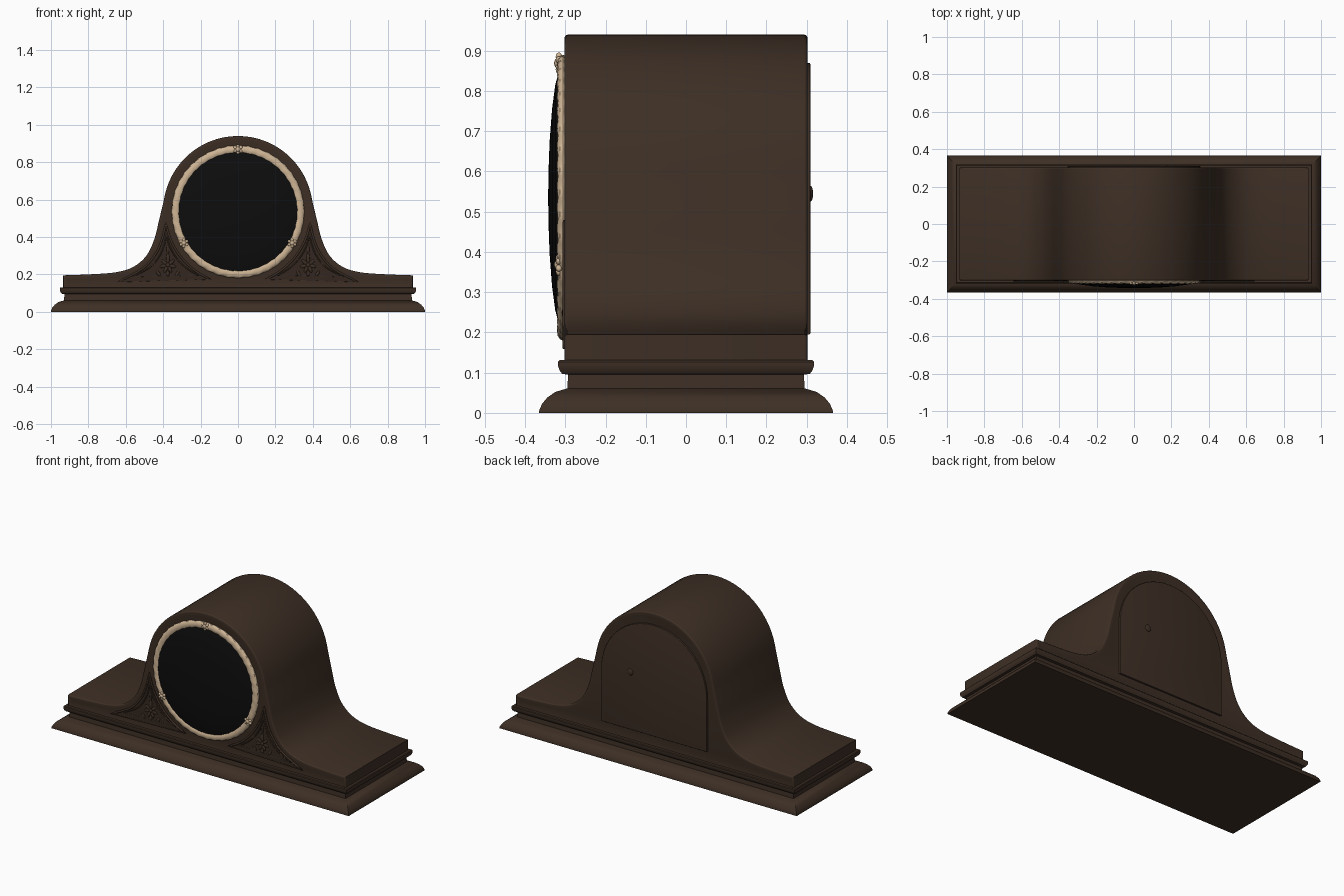
import bpy, bmesh, math
from math import sin, cos, pi, radians
from mathutils import Matrix, Vector

cube = bpy.data.objects.get("Cube")
if cube:
    bpy.data.objects.remove(cube, do_unlink=True)


def material(name, rgb, rough):
    m = bpy.data.materials.new(name)
    m.use_nodes = True
    m.diffuse_color = (*rgb, 1)
    node = m.node_tree.nodes["Principled BSDF"]
    node.inputs["Base Color"].default_value = (*rgb, 1)
    node.inputs["Roughness"].default_value = rough
    return m


WOOD = material("brown wood", (0.047, 0.028, 0.018), 0.6)
CARVED = material("dark carved wood", (0.034, 0.020, 0.013), 0.7)
IVORY = material("pale ivory gilt", (0.62, 0.46, 0.30), 0.5)
BLACK = material("black dial", (0.004, 0.004, 0.004), 0.3)
DIAL_Z = 0.535


def finish(name, bm, mat, angle=35):
    bmesh.ops.recalc_face_normals(bm, faces=bm.faces[:])
    mesh = bpy.data.meshes.new(name)
    bm.to_mesh(mesh)
    bm.free()
    mesh.materials.append(mat)
    ob = bpy.data.objects.new(name, mesh)
    bpy.context.collection.objects.link(ob)
    bpy.ops.object.select_all(action="DESELECT")
    ob.select_set(True)
    bpy.context.view_layer.objects.active = ob
    bpy.ops.object.shade_smooth_by_angle(angle=radians(angle))
    return ob


def loft(name, rings, mat, loop=False):
    """Skin a row of closed rings; cap the ends unless the row is a loop."""
    bm = bmesh.new()
    rows = [[bm.verts.new(p) for p in ring] for ring in rings]
    n = len(rows[0])
    for a, b in zip(rows, rows[1:] + (rows[:1] if loop else [])):
        for i in range(n):
            j = (i + 1) % n
            bm.faces.new((a[i], a[j], b[j], b[i]))
    if not loop:
        bm.faces.new(rows[0])
        bm.faces.new(rows[-1])
    return finish(name, bm, mat)


def prism(name, outline, y0, y1, mat, bevel=0, inset=0, depth=0):
    """Extrude an x-z outline along y, with rounded rims and inset end faces."""
    bm = bmesh.new()
    face = bm.faces.new([bm.verts.new((x, y0, z)) for x, z in outline])
    geom = bmesh.ops.extrude_face_region(bm, geom=[face])["geom"]
    bmesh.ops.translate(bm, vec=(0, y1 - y0, 0),
                        verts=[v for v in geom if isinstance(v, bmesh.types.BMVert)])
    bmesh.ops.recalc_face_normals(bm, faces=bm.faces[:])
    if bevel:
        rims = [e for e in bm.edges if abs(e.verts[0].co.y - e.verts[1].co.y) < 1e-5]
        bmesh.ops.bevel(bm, geom=rims, offset=bevel, segments=3, profile=0.5, affect="EDGES")
    if inset:
        ends = [f for f in bm.faces if abs(f.normal.y) > 0.99 and len(f.verts) > 8]
        bmesh.ops.inset_region(bm, faces=ends, thickness=inset, depth=depth)
    return finish(name, bm, mat)


def spline(pts, steps=5):
    """Smooth curve through x-z points."""
    p = [Vector(q) for q in pts]
    p = [2 * p[0] - p[1]] + p + [2 * p[-1] - p[-2]]
    out = []
    for a, b, c, d in zip(p, p[1:], p[2:], p[3:]):
        for k in range(steps):
            t = k / steps
            out.append(tuple(0.5 * (2 * b + (c - a) * t + (2 * a - 5 * b + 4 * c - d) * t * t
                                    + (3 * b - a - 3 * c + d) * t ** 3)))
    return out + [tuple(p[-2])]


def arc(r, cz, a0, a1, n):
    return [(r * cos(radians(a0 + (a1 - a0) * i / n)),
             cz + r * sin(radians(a0 + (a1 - a0) * i / n))) for i in range(n + 1)]


def blobs(name, items, mat):
    """Flattened ellipsoids: (x, y, z, half length, half width, half depth, angle)."""
    bm = bmesh.new()
    for x, y, z, ln, wd, dp, ang in items:
        m = (Matrix.Translation((x, y, z)) @ Matrix.Rotation(-ang, 4, "Y")
             @ Matrix.Diagonal((ln, dp, wd, 1)))
        bmesh.ops.create_uvsphere(bm, u_segments=12, v_segments=8, radius=1, matrix=m)
    return finish(name, bm, mat, 60)


# Moulded plinth: (overhang, height) steps of one rectangle
def rectangle(d, z):
    x, y = 0.935 + d, 0.3 + d
    return [(-x, -y, z), (x, -y, z), (x, y, z), (-x, y, z)]


steps = [(0.065, 0), (0.065, 0.006), (0.058, 0.022), (0.045, 0.038), (0.025, 0.052), (-0.005, 0.061),
         (-0.007, 0.095), (0.008, 0.097), (0.014, 0.105), (0.018, 0.116), (0.018, 0.127),
         (0.014, 0.131), (-0.01, 0.131)]
loft("plinth", [rectangle(d, z) for d, z in steps], WOOD)

# Arched case with sweeping shoulders
shoulder = spline([(0.935, 0.195), (0.78, 0.201), (0.65, 0.212), (0.56, 0.24), (0.49, 0.30),
                   (0.447, 0.39), (0.422, 0.49), (0.398, 0.59)])
half = [(0.935, 0.11)] + shoulder + arc(0.4, 0.54, 12, 90, 14)
prism("case", half + [(-x, z) for x, z in reversed(half[:-1])], -0.302, 0.302, WOOD,
      bevel=0.008, inset=0.018, depth=-0.004)

# Back door and its knob
door = [(-0.355, 0.195), (0.355, 0.195)] + arc(0.355, 0.515, 0, 180, 36)
prism("back_door", door, 0.29, 0.309, WOOD, bevel=0.003)
blobs("back_door_knob", [(0.16, 0.309, 0.545, 0.02, 0.02, 0.007, 0)], WOOD)

# Domed black dial
dome = []
for r, y in [(0.32, -0.295), (0.318, -0.315), (0.28, -0.325), (0.22, -0.333),
             (0.14, -0.339), (0.06, -0.342), (0.01, -0.3425)]:
    dome.append([(x, y, z) for x, z in arc(r, DIAL_Z, 0, 352.5, 47)])
loft("dial", dome, BLACK)

# Rope-textured bezel
rings = []
for i in range(240):
    a = 2 * pi * i / 240
    ring = []
    for j in range(12):
        b = 2 * pi * j / 12
        s = 1 + 0.06 * cos(2 * b + 40 * a)
        r = 0.332 + 0.022 * s * cos(b)
        ring.append((r * cos(a), -0.306 + 0.014 * s * sin(b), DIAL_Z + r * sin(a)))
    rings.append(ring)
loft("bezel", rings, IVORY, loop=True)

# Three rosettes on the bezel
for name, deg in (("top", 90), ("left", -30), ("right", 210)):
    a = radians(deg)
    x, z = 0.334 * cos(a), DIAL_Z + 0.334 * sin(a)
    petals = [(x, -0.317, z, 0.014, 0.014, 0.011, 0)]
    for k in range(6):
        b = a + k * pi / 3
        petals.append((x + 0.016 * cos(b), -0.316, z + 0.016 * sin(b), 0.011, 0.008, 0.008, b))
    blobs(name + "_bezel_rosette", petals, IVORY)


# Carved corner panels, left and right
def moulding(name, outline, y, radius, mat):
    """Thin bead following a closed x-z outline."""
    curve = bpy.data.curves.new(name, "CURVE")
    curve.dimensions = "3D"
    curve.bevel_depth = radius
    curve.bevel_resolution = 1
    path = curve.splines.new("POLY")
    path.points.add(len(outline) - 1)
    for pt, (x, z) in zip(path.points, outline):
        pt.co = (x, y, z, 1)
    path.use_cyclic_u = True
    curve.materials.append(mat)
    bpy.context.collection.objects.link(bpy.data.objects.new(name, curve))


CX, CZ = 0.375, 0.255
outer = spline([(0.385, 0.475), (0.405, 0.39), (0.44, 0.31), (0.51, 0.23), (0.64, 0.16)], 4)
spandrel = arc(0.39, DIAL_Z, -68, -9, 14) + outer[1:]
for side, s in (("left", 1), ("right", -1)):
    full = [(s * x, z) for x, z in spandrel]
    small = [(s * (CX + (x - CX) * 0.72), CZ + (z - CZ) * 0.72) for x, z in spandrel]
    prism(side + "_carved_panel", full, -0.301, -0.295, CARVED)
    moulding(side + "_panel_frame", full, -0.301, 0.006, WOOD)
    moulding(side + "_panel_inner_bead", small, -0.301, 0.004, WOOD)
    leaves = [(s * CX, -0.303, 0.25, 0.012, 0.012, 0.006, 0)]
    for k in range(7):
        b = pi / 2 + k * 2 * pi / 7
        ln = 0.03 if k == 0 else 0.02
        leaves.append((s * (CX + ln * 1.2 * cos(b)), -0.302, 0.25 + ln * 1.2 * sin(b),
                       ln, 0.009, 0.005, b if s > 0 else pi - b))
    for dx in (-0.05, 0, 0.05):
        leaves.append((s * (CX + dx), -0.302, 0.205, 0.016, 0.008, 0.004, pi / 2 - s * dx * 12))
    leaves.append((s * CX, -0.302, 0.335, 0.025, 0.007, 0.004, pi / 2))
    blobs(side + "_panel_flower", leaves, WOOD)
